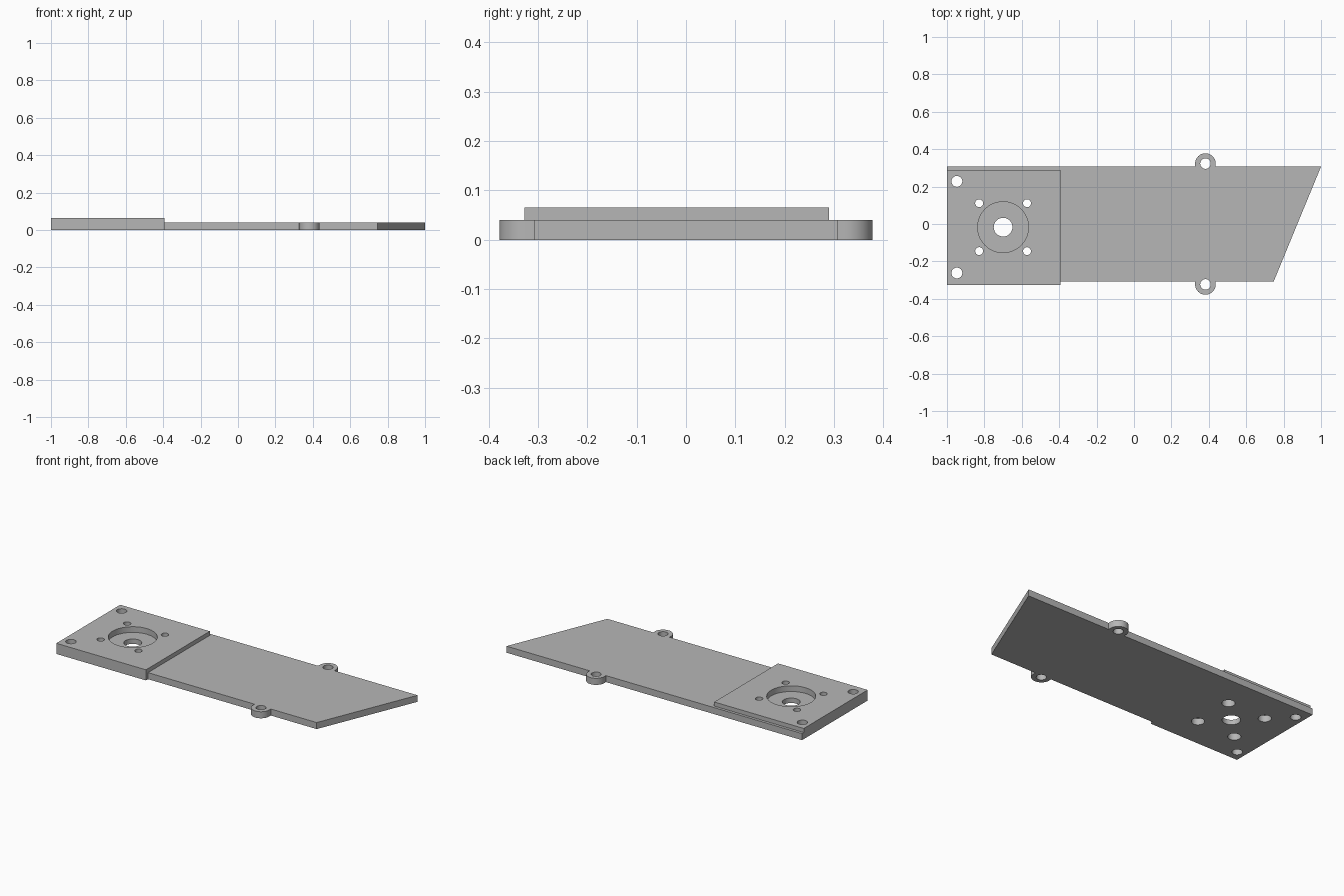
import bpy, bmesh, math

cube = bpy.data.objects.get("Cube")
if cube:
    bpy.data.objects.remove(cube, do_unlink=True)

grey = bpy.data.materials.new("plain grey")
grey.use_nodes = True
grey.diffuse_color = (0.47, 0.47, 0.47, 1)
grey.node_tree.nodes["Principled BSDF"].inputs["Base Color"].default_value = grey.diffuse_color

PLATE_TOP, BLOCK_TOP, EDGE = 0.04, 0.065, 0.307
HUB_X, HUB_Y = -0.70, -0.017
TAB_X, TAB_Y, TAB_R = 0.382, 0.323, 0.055


def extrude(name, outline, z0, z1):
    """Extrude a flat outline into a solid between two heights."""
    bm = bmesh.new()
    face = bm.faces.new([bm.verts.new((x, y, z0)) for x, y in outline])
    top = bmesh.ops.extrude_face_region(bm, geom=[face])["geom"]
    verts = [v for v in top if isinstance(v, bmesh.types.BMVert)]
    bmesh.ops.translate(bm, verts=verts, vec=(0, 0, z1 - z0))
    bmesh.ops.recalc_face_normals(bm, faces=bm.faces)
    mesh = bpy.data.meshes.new(name)
    bm.to_mesh(mesh)
    bm.free()
    mesh.materials.append(grey)
    obj = bpy.data.objects.new(name, mesh)
    bpy.context.collection.objects.link(obj)
    return obj


def arc(x, y, r, start, end, steps):
    angles = [start + (end - start) * i / steps for i in range(steps + 1)]
    return [(x + r * math.cos(a), y + r * math.sin(a)) for a in angles]


def drill(obj, x, y, r, z0=-0.1, z1=0.2):
    """Cut a round hole into a solid."""
    cutter = extrude("cutter", arc(x, y, r, 0, math.tau, 48)[:-1], z0, z1)
    cutter.hide_render = True
    mod = obj.modifiers.new("hole", 'BOOLEAN')
    mod.operation = 'DIFFERENCE'
    mod.solver = 'EXACT'
    mod.object = cutter
    bpy.ops.object.select_all(action='DESELECT')
    obj.select_set(True)
    bpy.context.view_layer.objects.active = obj
    bpy.ops.object.modifier_apply(modifier=mod.name)
    bpy.data.objects.remove(cutter, do_unlink=True)


# Long plate with slanted end, notched around the mounting block
plate = extrude("base_plate", [(-1, EDGE), (-1, 0.29), (-0.394, 0.29), (-0.394, -EDGE),
                               (0.747, -EDGE), (1, EDGE)], 0, PLATE_TOP)

# Thicker mounting block
block = extrude("mounting_block", [(-1, -0.327), (-0.394, -0.327), (-0.394, 0.29), (-1, 0.29)],
                0, BLOCK_TOP)
drill(block, HUB_X, HUB_Y, 0.136, z0=0.03)
drill(block, HUB_X, HUB_Y, 0.05)
for sy in (-1, 1):
    drill(block, -0.947, HUB_Y + sy * 0.245, 0.029)
    for sx in (-1, 1):
        # screw hole with a wider bore from below
        x, y = HUB_X + sx * 0.128, HUB_Y + sy * 0.128
        drill(block, x, y, 0.021)
        drill(block, x, y, 0.036, z1=PLATE_TOP)

# Rounded side tabs with holes that run into the plate edge
parts = [plate, block]
for side, s in (("back", 1), ("front", -1)):
    outline = [(TAB_X + TAB_R, EDGE)] + arc(TAB_X, TAB_Y, TAB_R, 0, math.pi, 24)
    outline.append((TAB_X - TAB_R, EDGE))
    tab = extrude(side + "_tab", [(x, s * y) for x, y in outline], 0, PLATE_TOP)
    for obj in (tab, plate):
        drill(obj, TAB_X, s * TAB_Y, 0.028)
    parts.append(tab)

bpy.ops.object.select_all(action='DESELECT')
for obj in parts:
    obj.select_set(True)
bpy.context.view_layer.objects.active = plate
bpy.ops.object.shade_smooth_by_angle(angle=math.radians(30))
